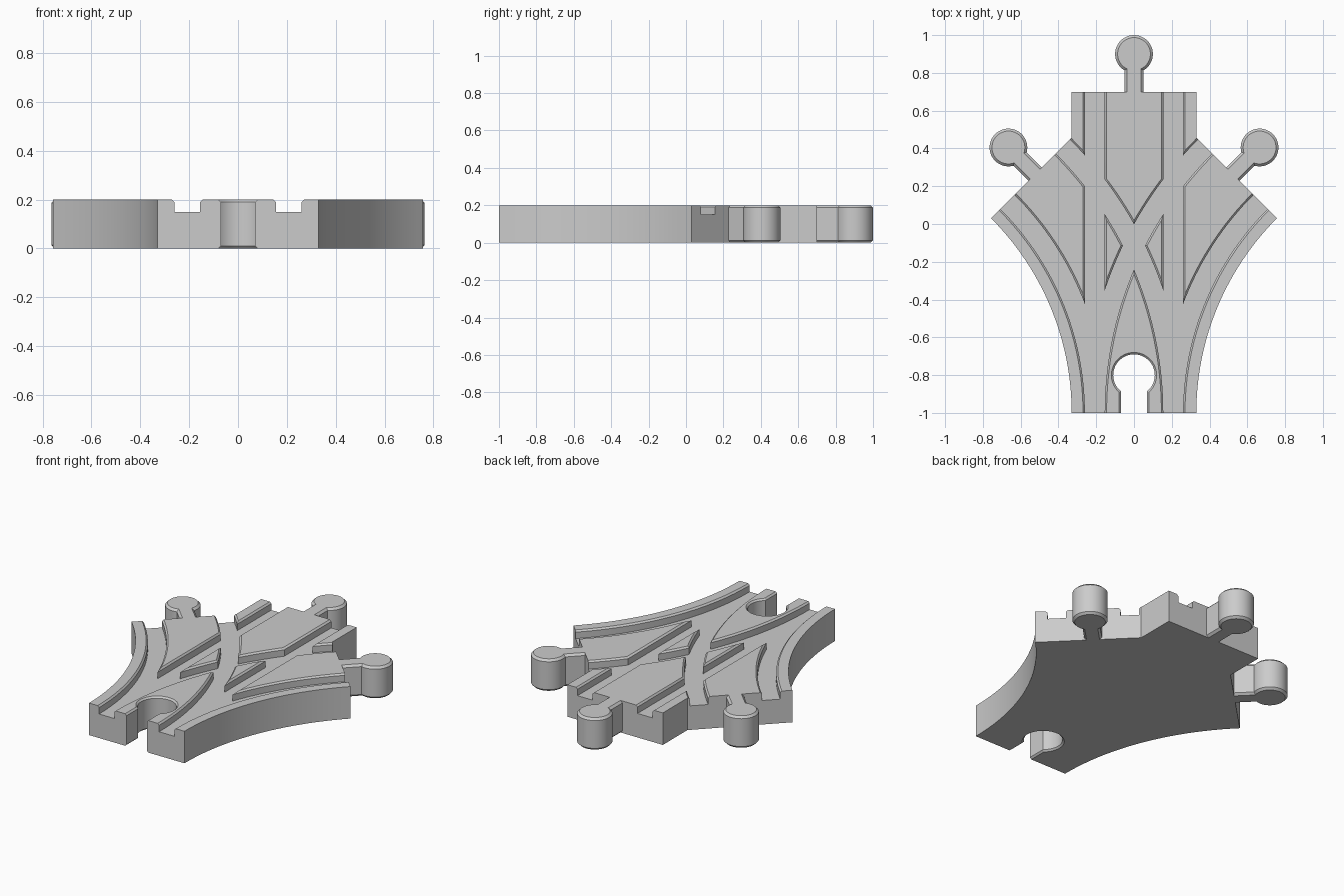
import bpy
import bmesh
from math import sin, cos, asin, pi, radians
from mathutils import Matrix

if "Cube" in bpy.data.objects:
    bpy.data.objects.remove(bpy.data.objects["Cube"], do_unlink=True)

HALF = 0.33        # half the width of one track
HEIGHT = 0.2
BACK, FRONT = 0.7, -1.0
BEND = 1.787       # centreline radius of the curved branches
TURN = pi / 4
GROOVE_AT, GROOVE_HALF, GROOVE_FLOOR = 0.2075, 0.0525, 0.15
CHAMFER = 0.01

grey = bpy.data.materials.new("track grey")
grey.use_nodes = True
grey.diffuse_color = (0.6, 0.6, 0.6, 1)
grey.node_tree.nodes["Principled BSDF"].inputs["Base Color"].default_value = (0.6, 0.6, 0.6, 1)


def loft(name, rings):
    """Skin matching closed rings and cap both ends."""
    bm = bmesh.new()
    loops = [[bm.verts.new(p) for p in ring] for ring in rings]
    for a, b in zip(loops, loops[1:]):
        for i in range(len(a)):
            j = (i + 1) % len(a)
            bm.faces.new((a[i], a[j], b[j], b[i]))
    bm.faces.new(loops[0])
    bm.faces.new(loops[-1])
    bmesh.ops.recalc_face_normals(bm, faces=bm.faces)
    mesh = bpy.data.meshes.new(name)
    bm.to_mesh(mesh)
    bm.free()
    mesh.materials.append(grey)
    obj = bpy.data.objects.new(name, mesh)
    bpy.context.collection.objects.link(obj)
    return obj


def make_active(obj):
    bpy.ops.object.select_all(action='DESELECT')
    obj.select_set(True)
    bpy.context.view_layer.objects.active = obj


def cut(target, cutter):
    mod = target.modifiers.new("cut", 'BOOLEAN')
    mod.operation = 'DIFFERENCE'
    mod.solver = 'EXACT'
    mod.object = cutter
    make_active(target)
    bpy.ops.object.modifier_apply(modifier=mod.name)
    bpy.data.objects.remove(cutter, do_unlink=True)


def on_bend(radius, angle, side=1):
    return side * (BEND - radius * cos(angle)), FRONT + radius * sin(angle)


def keyhole(radius, half_neck, start, z, segments=40):
    """Round head on a straight neck, pointing along +y."""
    a = asin(half_neck / radius)
    ring = [(-half_neck, start, z), (half_neck, start, z)]
    for i in range(segments + 1):
        t = a + (2 * pi - 2 * a) * i / segments
        ring.append((radius * sin(t), 0.2 - radius * cos(t), z))
    return ring


def groove(path):
    """Cutter swept along (x, y, normal x, normal y) stations."""
    h, f = GROOVE_HALF, 0.03
    low, high = HEIGHT - CHAMFER, HEIGHT - CHAMFER + f
    profile = [(-h, GROOVE_FLOOR), (h, GROOVE_FLOOR), (h, low),
               (h + f, high), (-h - f, high), (-h, low)]
    return loft("groove_cutter", [[(x + nx * o, y + ny * o, z) for o, z in profile]
                                  for x, y, nx, ny in path])


# Track slab: flared sides, angled branch ends and a straight rear end
steps = 32
half = [on_bend(BEND - HALF, TURN * i / steps) for i in range(steps + 1)]
tip_x, tip_y = half[-1]
half += [(HALF, tip_y + tip_x - HALF), (HALF, BACK)]
outline = half + [(-x, y) for x, y in reversed(half)]
track = loft("track_body", [[(x, y, z) for x, y in outline] for z in (0, HEIGHT)])

# Wheel grooves: two straight, two along each curved branch
for offset in (-GROOVE_AT, GROOVE_AT):
    cut(track, groove([(offset, FRONT - 0.1, 1, 0), (offset, BACK + 0.1, 1, 0)]))
    for side in (-1, 1):
        radius = BEND + offset
        path = [(side * -offset, FRONT - 0.1, -side, 0)]
        for i in range(steps + 1):
            a = (TURN + radians(1.5)) * i / steps
            path.append((*on_bend(radius, a, side), -side * cos(a), sin(a)))
        cut(track, groove(path))

# Keyhole socket with chamfered rims at the front end
layers = [(-CHAMFER, 2 * CHAMFER), (CHAMFER, 0),
          (HEIGHT - CHAMFER, 0), (HEIGHT + CHAMFER, 2 * CHAMFER)]
socket = loft("socket_cutter", [keyhole(0.11 + d, 0.07 + d, -0.1, z) for z, d in layers])
socket.data.transform(Matrix.Translation((0, FRONT, 0)))
cut(track, socket)

# Round connector pegs on the three other ends
bevel = 0.013
layers = [(0, bevel), (bevel, 0), (HEIGHT - bevel, 0), (HEIGHT, bevel)]
branch_x, branch_y = on_bend(BEND, TURN)
parts = [track]
for name, x, y, turn in (("rear_peg", 0, BACK, 0),
                         ("left_peg", branch_x, branch_y, -TURN),
                         ("right_peg", -branch_x, branch_y, TURN)):
    peg = loft(name, [keyhole(0.1 - d, 0.05 - d, 0, z) for z, d in layers])
    peg.data.transform(Matrix.Translation((x, y, 0)) @ Matrix.Rotation(turn, 4, 'Z'))
    parts.append(peg)

for part in parts:
    make_active(part)
    bpy.ops.object.shade_smooth_by_angle(angle=radians(30))
